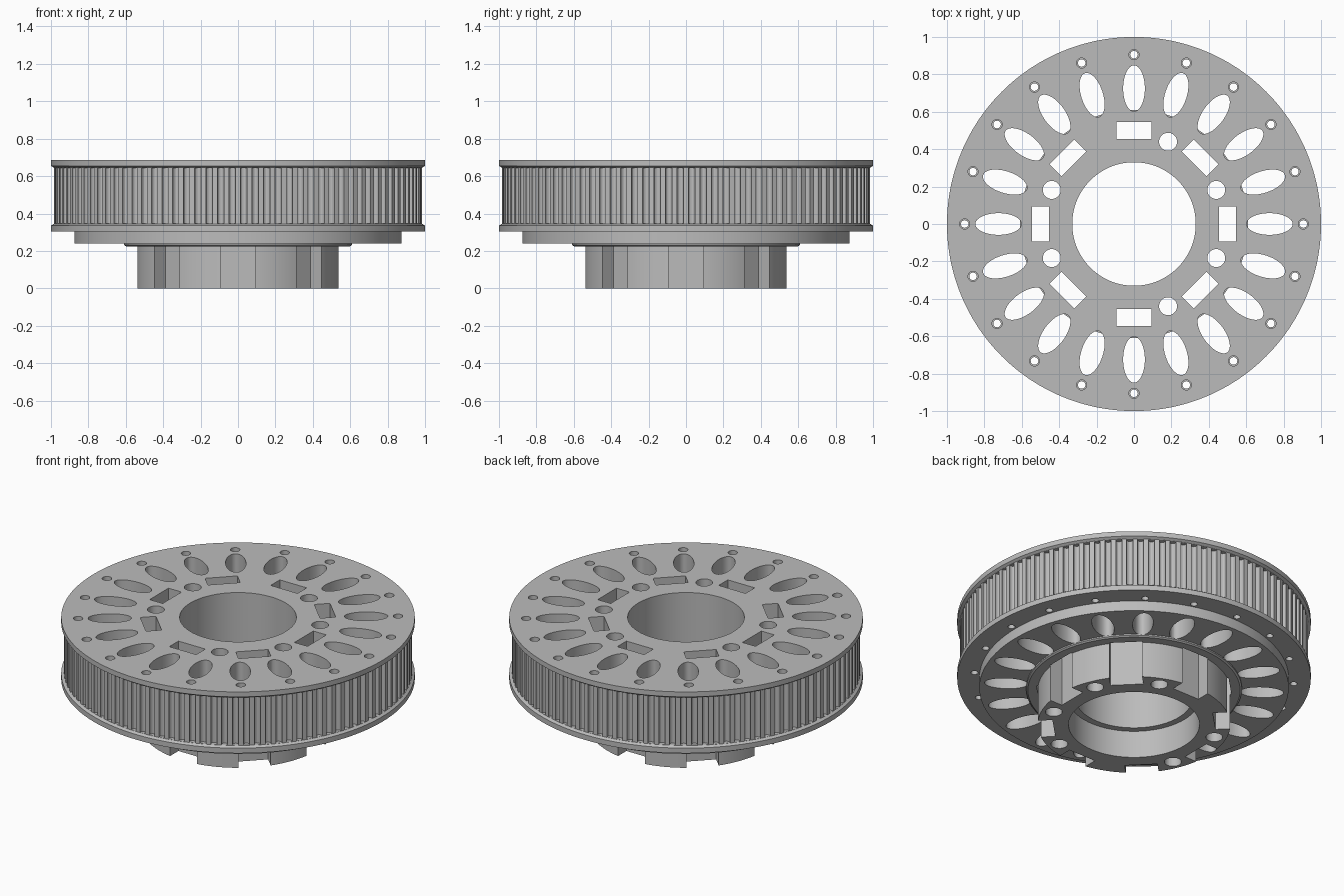
import bpy, bmesh
from math import sin, cos, pi, radians

cube = bpy.data.objects.get("Cube")
if cube:
    bpy.data.objects.remove(cube)

metal = bpy.data.materials.new("light grey metal")
metal.use_nodes = True
GREY = (0.5, 0.5, 0.5, 1)
metal.diffuse_color = GREY
metal.node_tree.nodes["Principled BSDF"].inputs["Base Color"].default_value = GREY


def ellipse(a, b, n):
    return [(a * cos(2 * pi * i / n), b * sin(2 * pi * i / n)) for i in range(n)]


def box(a, b):
    return [(a, b), (-a, b), (-a, -b), (a, -b)]


def loft(bm, outline, radius, angle, layers):
    """Closed column at a polar position; layers are (scale, z)."""
    c, s = cos(angle), sin(angle)
    rings = []
    for k, z in layers:
        rings.append([bm.verts.new(((radius + x * k) * c - y * k * s,
                                    (radius + x * k) * s + y * k * c, z)) for x, y in outline])
    n = len(outline)
    for lo, hi in zip(rings, rings[1:]):
        for i in range(n):
            j = (i + 1) % n
            bm.faces.new((lo[i], lo[j], hi[j], hi[i]))
    bm.faces.new(rings[0][::-1])
    bm.faces.new(rings[-1])


def lathe(bm, profile, n=200):
    """Closed (radius, z) profile turned round the z axis."""
    rings = [[bm.verts.new((r * cos(2 * pi * i / n), r * sin(2 * pi * i / n), z))
              for i in range(n)] for r, z in profile]
    for a, b in zip(rings, rings[1:] + rings[:1]):
        for i in range(n):
            j = (i + 1) % n
            bm.faces.new((a[i], a[j], b[j], b[i]))


def to_object(name, bm):
    bmesh.ops.recalc_face_normals(bm, faces=bm.faces)
    mesh = bpy.data.meshes.new(name)
    bm.to_mesh(mesh)
    bm.free()
    obj = bpy.data.objects.new(name, mesh)
    bpy.context.collection.objects.link(obj)
    return obj


def cut_part(name, profile, bm_cut):
    """Turn the profile, subtract the cutters and shade the result."""
    bm = bmesh.new()
    lathe(bm, profile)
    part = to_object(name, bm)
    part.data.materials.append(metal)
    cutter = to_object(name + "_cutter", bm_cut)
    cutter.hide_render = True
    mod = part.modifiers.new("cut", 'BOOLEAN')
    mod.operation = 'DIFFERENCE'
    mod.solver = 'EXACT'
    mod.object = cutter
    bpy.ops.object.select_all(action='DESELECT')
    part.select_set(True)
    bpy.context.view_layer.objects.active = part
    bpy.ops.object.modifier_apply(modifier="cut")
    bpy.data.objects.remove(cutter)
    bpy.ops.object.shade_smooth_by_angle(angle=radians(25))


def hub_cuts(bm, lo, hi):
    """Eight key slots and six bolt holes, shared by wheel and hub."""
    for i in range(8):
        loft(bm, box(0.045, 0.093), 0.5, i * pi / 4, [(1, lo), (1, hi)])
    for deg in (22.5, 67.5, 157.5, 202.5, 292.5, 337.5):
        loft(bm, ellipse(0.048, 0.048, 32), 0.476, radians(deg), [(1, lo), (1, hi)])


# Toothed wheel with two flanges and a lower step
cuts = bmesh.new()
hub_cuts(cuts, 0.1, 0.8)
for i in range(20):
    a = i * pi / 10
    # oval lightening holes and stepped rim holes
    loft(cuts, ellipse(0.123, 0.058, 48), 0.725, a, [(1, 0.1), (1, 0.8)])
    loft(cuts, ellipse(0.027, 0.027, 24), 0.905, a,
         [(0.75, 0.1), (0.75, 0.64), (1, 0.64), (1, 0.8)])
TEETH = 100
for i in range(TEETH):
    loft(cuts, ellipse(0.02, 0.019, 14), 0.977, (i + 0.5) * 2 * pi / TEETH,
         [(1, 0.346), (1, 0.644)])
cut_part("toothed_wheel", [
    (0.33, 0.24), (0.875, 0.24), (0.875, 0.303), (1, 0.303), (1, 0.335), (0.985, 0.345),
    (0.985, 0.645), (1, 0.655), (1, 0.686), (0.33, 0.686)], cuts)

# Slotted hub with a thin collar and a counterbore
cuts = bmesh.new()
hub_cuts(cuts, -0.1, 0.4)
cut_part("slotted_hub", [
    (0.37, 0), (0.545, 0), (0.545, 0.225), (0.6, 0.225), (0.61, 0.232), (0.61, 0.24),
    (0.33, 0.24), (0.33, 0.17), (0.37, 0.17)], cuts)
